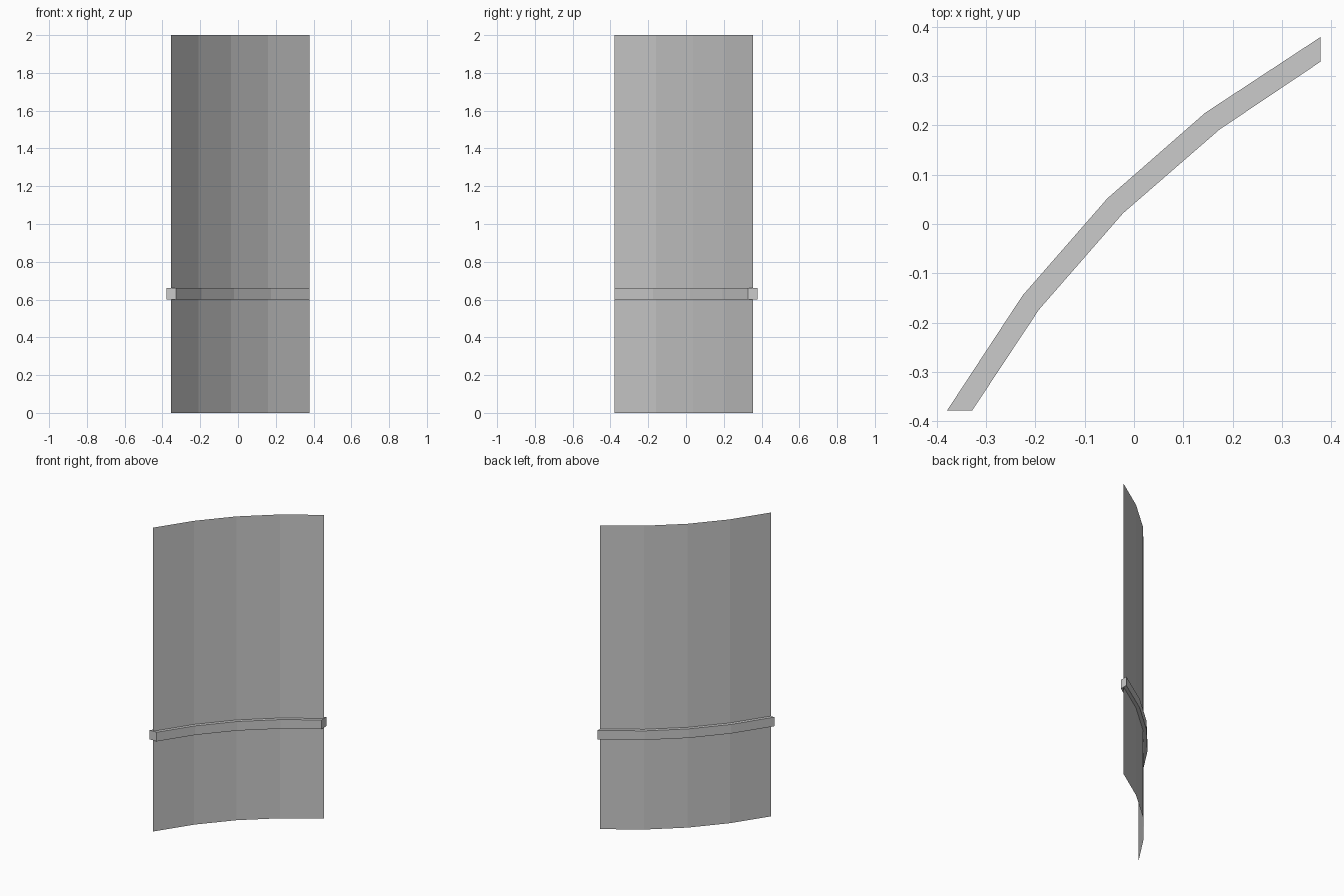
import bpy
import bmesh

if "Cube" in bpy.data.objects:
    bpy.data.objects.remove(bpy.data.objects["Cube"])

# Plan outlines of the curved wall: outer face, centre line, inner face
OUTER = [(-0.379, -0.378), (-0.226, -0.145), (-0.054, 0.052), (0.145, 0.226), (0.378, 0.379)]
INNER = [(-0.328, -0.378), (-0.193, -0.174), (-0.022, 0.022), (0.174, 0.192), (0.378, 0.329)]
CENTRE = [((a + c) / 2, (b + d) / 2) for (a, b), (c, d) in zip(OUTER, INNER)]


def finish(name, bm):
    mesh = bpy.data.meshes.new(name)
    bm.to_mesh(mesh)
    bm.free()
    obj = bpy.data.objects.new(name, mesh)
    bpy.context.collection.objects.link(obj)
    return obj


def sweep(name, rails, caps=False):
    """Join rails (lists of 3D points) with quads; caps closes the loop and ends."""
    bm = bmesh.new()
    rows = [[bm.verts.new(p) for p in rail] for rail in rails]
    pairs = list(zip(rows, rows[1:]))
    if caps:
        pairs.append((rows[-1], rows[0]))
        for end in (0, -1):
            bm.faces.new([row[end] for row in rows])
    for a, b in pairs:
        for i in range(len(a) - 1):
            bm.faces.new((a[i], a[i + 1], b[i + 1], b[i]))
    bmesh.ops.recalc_face_normals(bm, faces=bm.faces)
    return finish(name, bm)


def at(path, z):
    return [(x, y, z) for x, y in path]


# Thin curved panel, a single sheet
sweep("curved_panel", [at(CENTRE, 0.0), at(CENTRE, 2.0)])

# Horizontal rail wrapping both faces of the panel
Z0, Z1 = 0.60, 0.66
sweep("cross_rail", [at(OUTER, Z0), at(INNER, Z0), at(INNER, Z1), at(OUTER, Z1)], caps=True)
